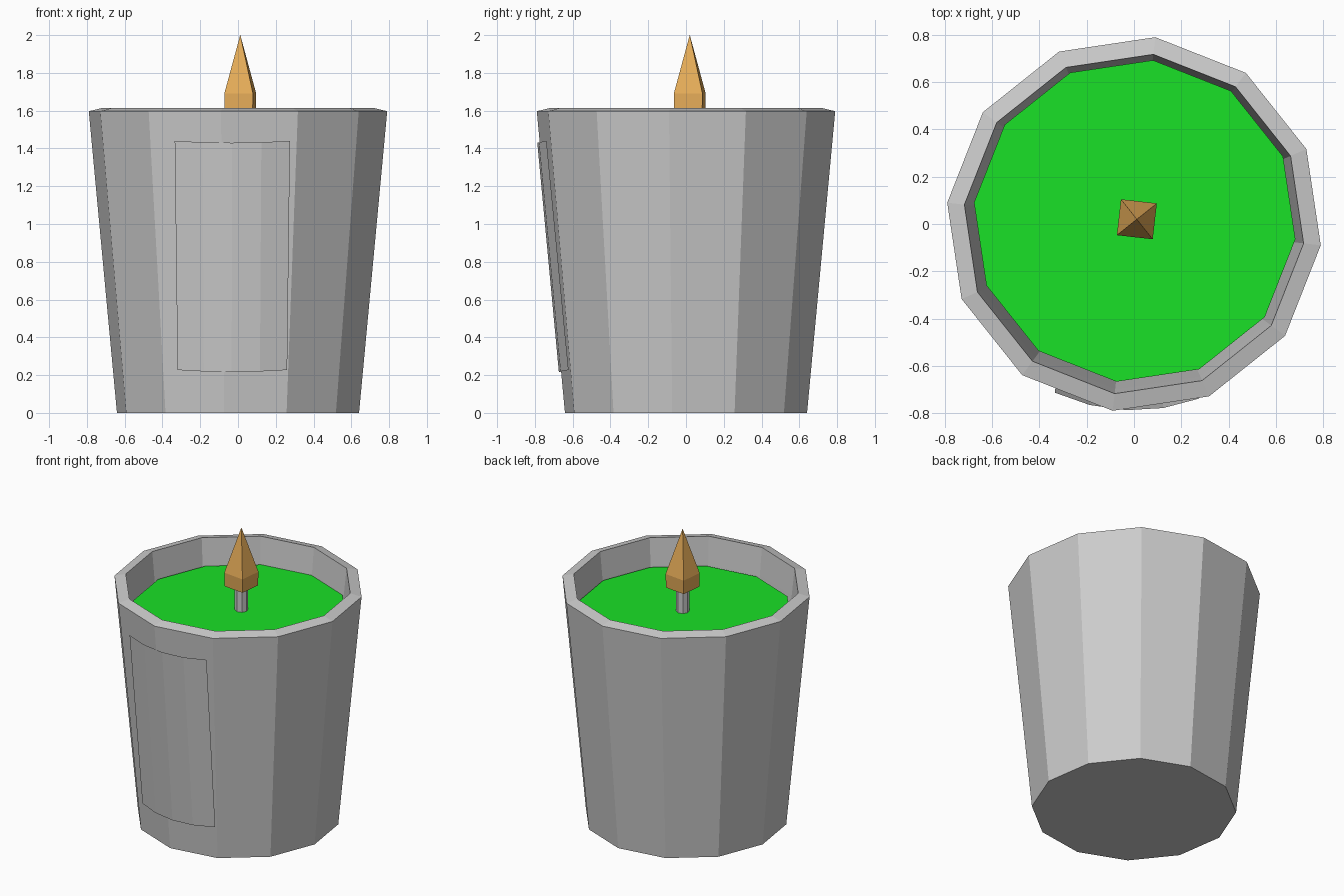
import bpy, math

if "Cube" in bpy.data.objects:
    bpy.data.objects.remove(bpy.data.objects["Cube"])

TURN = math.radians(-6.5)   # whole candle is twisted slightly about z


def make_object(name, verts, faces, color=None):
    mesh = bpy.data.meshes.new(name)
    mesh.from_pydata(verts, [], faces)
    mesh.update()
    obj = bpy.data.objects.new(name, mesh)
    bpy.context.collection.objects.link(obj)
    if color:
        mat = bpy.data.materials.new(name + "_colour")
        mat.diffuse_color = (*color, 1)
        mat.use_nodes = True
        mat.node_tree.nodes["Principled BSDF"].inputs["Base Color"].default_value = mat.diffuse_color
        mesh.materials.append(mat)
    return obj


def lathe(name, profile, sides, center=(0, 0), turn=TURN, color=None):
    """Spin a (radius, z) profile listed from bottom centre outwards; cap both ends."""
    verts, faces = [], []
    for r, z in profile:
        for i in range(sides):
            a = turn + 2 * math.pi * i / sides
            verts.append((center[0] + r * math.cos(a), center[1] + r * math.sin(a), z))
    for k in range(len(profile) - 1):
        for i in range(sides):
            j = (i + 1) % sides
            a, b = k * sides, (k + 1) * sides
            faces.append((a + i, a + j, b + j, b + i))
    last = (len(profile) - 1) * sides
    faces.append(tuple(reversed(range(sides))))
    faces.append(tuple(range(last, last + sides)))
    return make_object(name, verts, faces, color)


# Tapered twelve-sided cup with a sloping rim and hollow inside
lathe("cup", [(0.645, 0), (0.795, 1.597), (0.722, 1.615), (0.703, 1.43), (0.577, 0.08)], 12)

# Wax filling
lathe("wax", [(0.672, 1.25), (0.684, 1.43)], 12, center=(0.003, 0.013),
      color=(0.01, 0.75, 0.02))

# Wick
lathe("wick", [(0.042, 1.38), (0.042, 1.62)], 8, center=(0.012, 0.02))

# Four-sided flame: short block with a tall point
flame = lathe("flame", [(0.105, 1.595), (0.108, 1.69), (0.0005, 2.0)], 4,
              center=(0.012, 0.02), turn=TURN + math.pi / 4, color=(0.8, 0.42, 0.1))

# Curved label wrapped around the front of the cup
COLS = 4
verts = []
for left, right, r, z, bow in ((-0.32, 0.26, 0.674, 0.217, 0.01),
                               (-0.335, 0.275, 0.788, 1.43, 0.01)):
    a0, a1 = math.asin(left / r), math.asin(right / r)
    for i in range(COLS + 1):
        t = i / COLS
        a = a0 + (a1 - a0) * t
        verts.append((r * math.sin(a), -r * math.cos(a), z + bow * (2 * t - 1) ** 2))
n = COLS + 1
make_object("label", verts, [(i, i + 1, n + i + 1, n + i) for i in range(COLS)])
